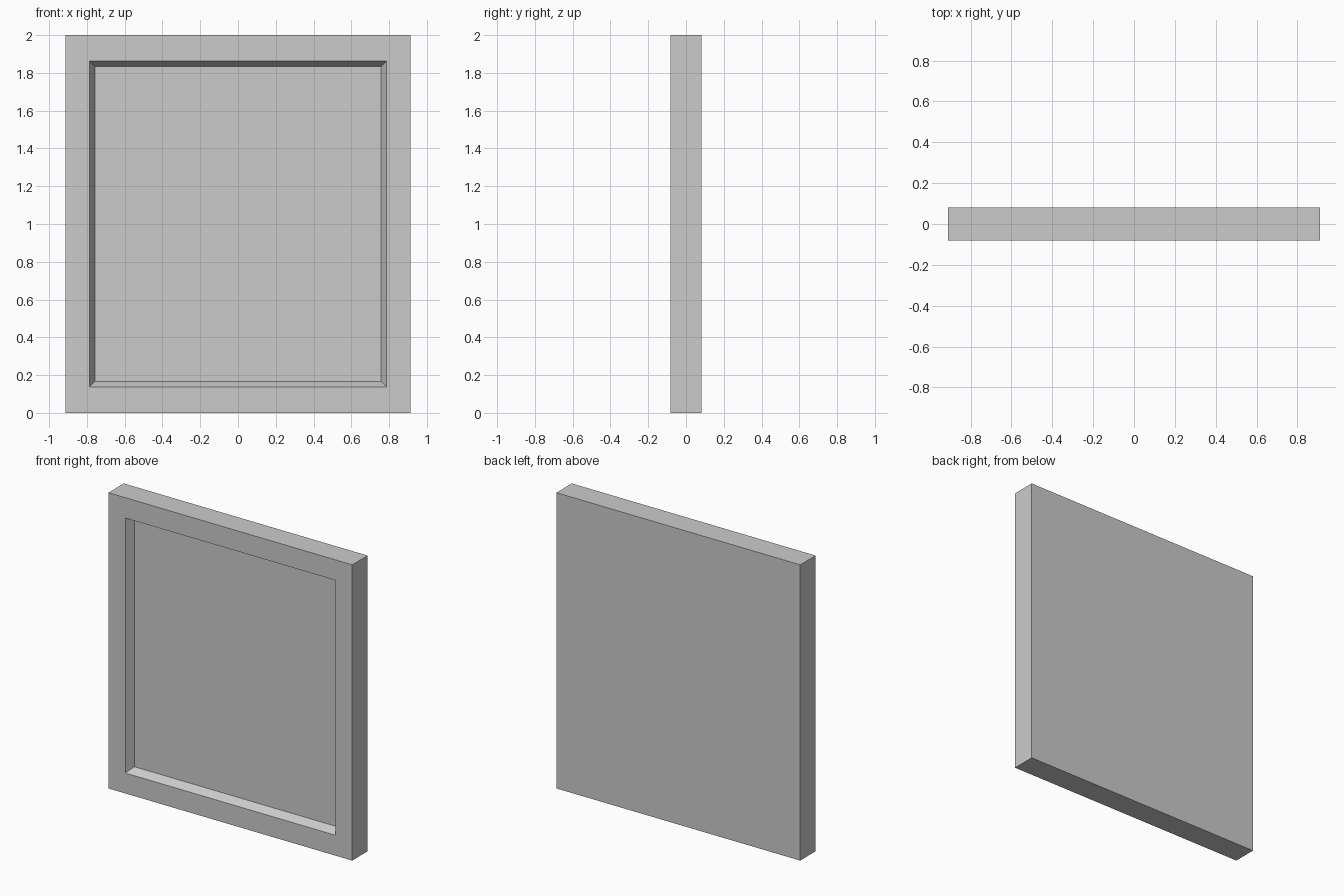
import bpy
import bmesh

if "Cube" in bpy.data.objects:
    bpy.data.objects.remove(bpy.data.objects["Cube"])

W, D, H = 1.824, 0.164, 2.0   # overall panel size
BORDER = 0.126                # flat frame width at the sides
RAIL = 0.138                  # flat frame height at top and bottom
SLOPE, DEPTH = 0.029, 0.056   # sloped recess wall: inward run and depth


def rect(bm, half_x, margin_z, y):
    """Loop of four vertices facing -y."""
    return [bm.verts.new((x, y, z)) for x, z in (
        (-half_x, margin_z), (half_x, margin_z),
        (half_x, H - margin_z), (-half_x, H - margin_z))]


bm = bmesh.new()
# Loops from the back, around the frame, down into the recess
loops = [
    rect(bm, W / 2, 0, D / 2),
    rect(bm, W / 2, 0, -D / 2),
    rect(bm, W / 2 - BORDER, RAIL, -D / 2),
    rect(bm, W / 2 - BORDER - SLOPE, RAIL + SLOPE, -D / 2 + DEPTH),
]
for a, b in zip(loops, loops[1:]):
    for i in range(4):
        j = (i + 1) % 4
        bm.faces.new((a[i], a[j], b[j], b[i]))

# Back face and recessed front face
bm.faces.new(loops[0][::-1])
bm.faces.new(loops[-1])
bmesh.ops.recalc_face_normals(bm, faces=bm.faces)

mesh = bpy.data.meshes.new("framed_panel")
bm.to_mesh(mesh)
bm.free()
panel = bpy.data.objects.new("framed_panel", mesh)
bpy.context.collection.objects.link(panel)
